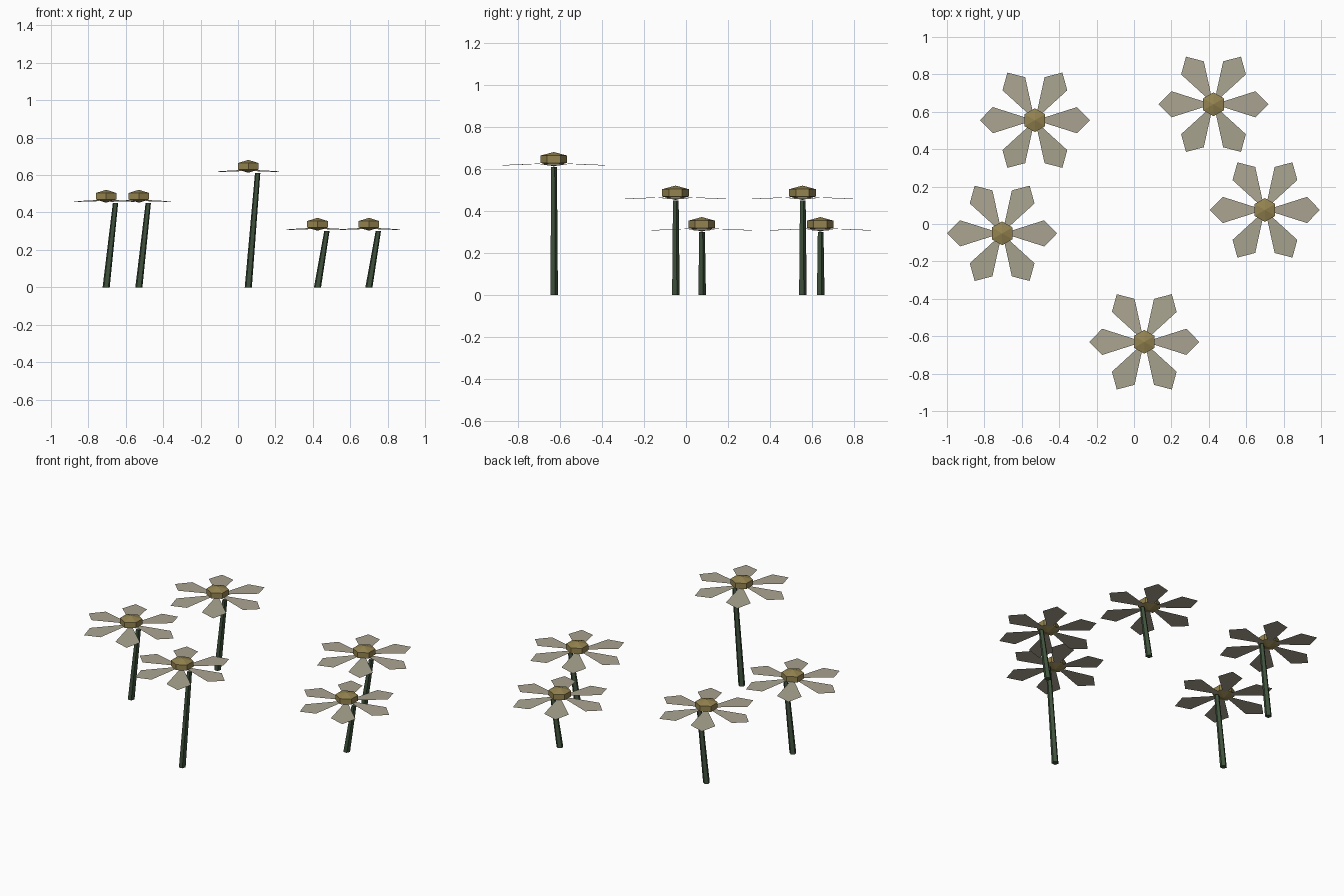
import bpy, bmesh
from math import pi, radians
from mathutils import Matrix, Vector

if "Cube" in bpy.data.objects:
    bpy.data.objects.remove(bpy.data.objects["Cube"])


def material(name, color):
    m = bpy.data.materials.new(name)
    m.diffuse_color = (*color, 1)
    m.use_nodes = True
    m.node_tree.nodes["Principled BSDF"].inputs["Base Color"].default_value = m.diffuse_color
    return m


GREEN = material("stem_green", (0.05, 0.085, 0.045))
CREAM = material("petal_cream", (0.40, 0.37, 0.28))
GOLD = material("centre_gold", (0.30, 0.23, 0.08))


def add_object(name, bm, mat, location):
    mesh = bpy.data.meshes.new(name)
    bm.to_mesh(mesh)
    bm.free()
    mesh.materials.append(mat)
    obj = bpy.data.objects.new(name, mesh)
    obj.location = location
    bpy.context.collection.objects.link(obj)
    return obj


def flower(x, y, height):
    # Tapered stem leaning towards +x
    bm = bmesh.new()
    bmesh.ops.create_cone(bm, cap_ends=True, segments=5, radius1=0.02,
                          radius2=0.015, depth=height)
    for v in bm.verts:
        v.co.z += height / 2
        v.co.x += 0.05 * v.co.z / height
    add_object("stem", bm, GREEN, (x, y, 0))

    # Ring of six gently drooping single-sheet petals
    bm = bmesh.new()
    outline = [(0.03, -0.008, 0.018), (0.225, -0.07, 0.010), (0.294, 0, 0.007),
               (0.225, 0.07, 0.010), (0.03, 0.008, 0.018)]
    for i in range(6):
        turn = Matrix.Rotation(i * pi / 3, 3, 'Z')
        bm.faces.new([bm.verts.new(turn @ Vector(p)) for p in outline])
    add_object("petals", bm, CREAM, (x, y, height))

    # Squashed six-sided flower centre
    bm = bmesh.new()
    bmesh.ops.create_uvsphere(bm, u_segments=6, v_segments=3, radius=0.0735)
    bmesh.ops.scale(bm, vec=(1, 1, 0.47), verts=bm.verts)
    add_object("flower_centre", bm, GOLD, (x, y, height + 0.037))


for spot in [(-0.53, 0.555, 0.45), (-0.705, -0.05, 0.45), (0.425, 0.64, 0.30),
             (0.70, 0.075, 0.30), (0.055, -0.63, 0.61)]:
    flower(*spot)
